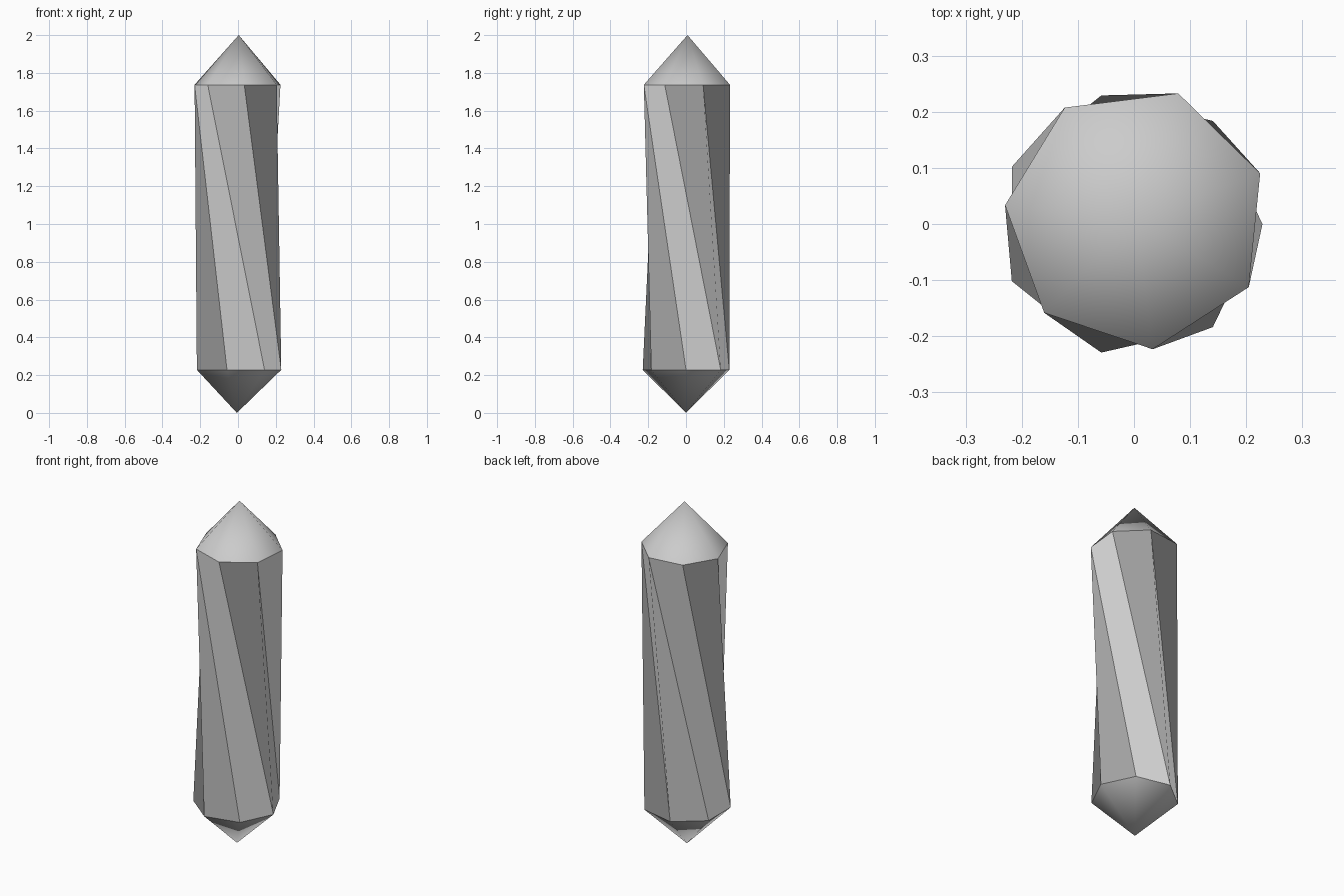
import bpy, bmesh, math

if "Cube" in bpy.data.objects:
    bpy.data.objects.remove(bpy.data.objects["Cube"])

SIDES = 7
RADIUS = 0.235
STEP = 2 * math.pi / SIDES
BASE_Z, SHOULDER_Z, TOP_Z = 0.228, 1.737, 2.0
TOP_TURN = math.radians(20) - 2 * STEP   # total twist of the shaft

bm = bmesh.new()


def ring(cx, cy, z, turn):
    return [bm.verts.new((cx + RADIUS * math.cos(turn + i * STEP),
                          cy + RADIUS * math.sin(turn + i * STEP), z))
            for i in range(SIDES)]


low = ring(-0.006, 0.0, BASE_Z, 0.0)
high = ring(0.004, 0.01, SHOULDER_Z, TOP_TURN)
bottom_tip = bm.verts.new((-0.006, 0.0, 0.0))
top_tip = bm.verts.new((0.004, 0.008, TOP_Z))

for i in range(SIDES):
    j = (i + 1) % SIDES
    # twisted flat shaft side
    bm.faces.new((low[i], low[j], high[j], high[i]))
    # smooth pointed ends
    bm.faces.new((high[i], high[j], top_tip)).smooth = True
    bm.faces.new((low[j], low[i], bottom_tip)).smooth = True

# crisp rims between shaft and points
for loop in (low, high):
    for i in range(SIDES):
        bm.edges.get((loop[i], loop[(i + 1) % SIDES])).smooth = False

mesh = bpy.data.meshes.new("twisted_crystal")
bm.to_mesh(mesh)
bm.free()
crystal = bpy.data.objects.new("twisted_crystal", mesh)
bpy.context.collection.objects.link(crystal)
